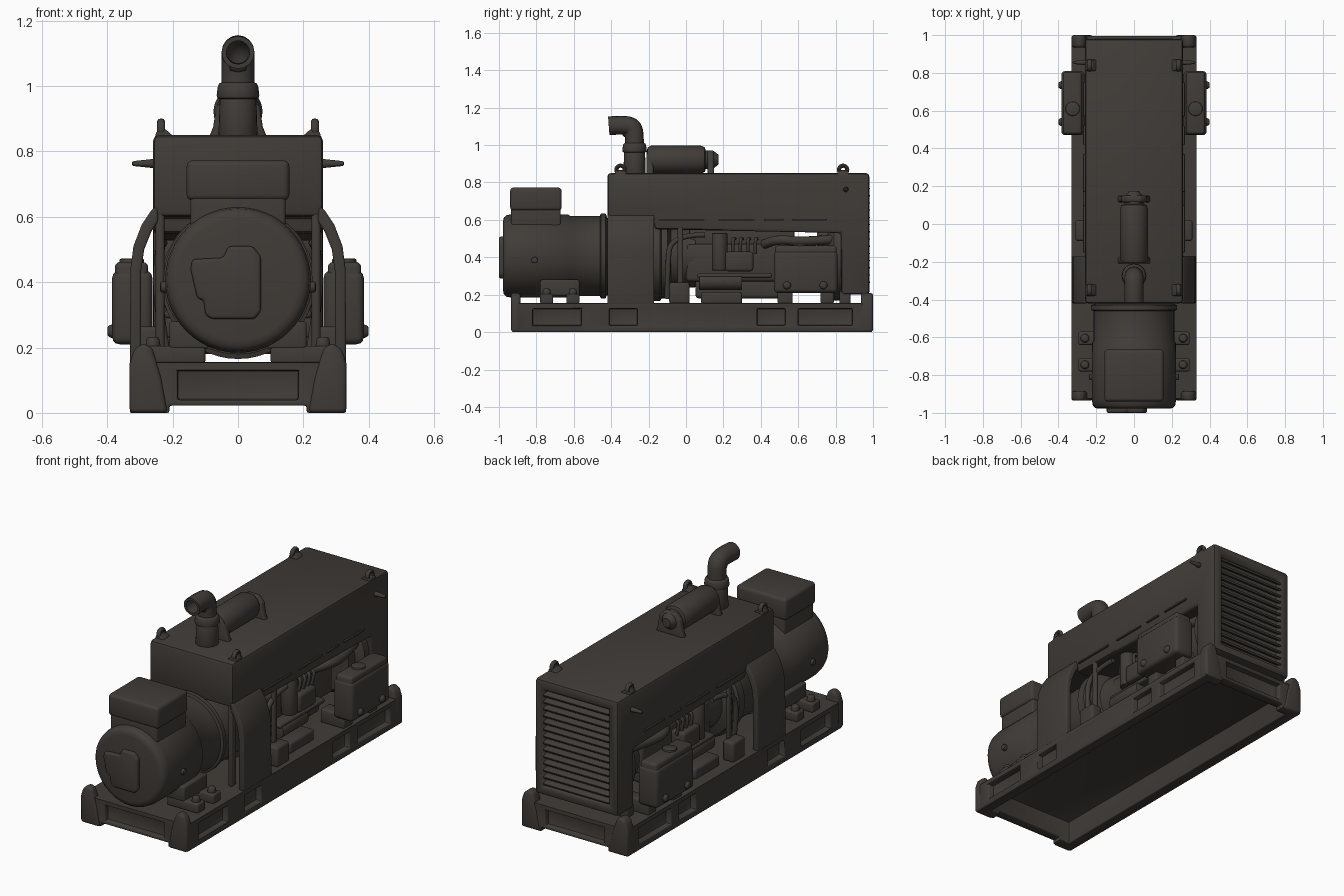
import bpy, bmesh, math
from mathutils import Vector, Matrix

if "Cube" in bpy.data.objects:
    bpy.data.objects.remove(bpy.data.objects["Cube"])

paint = bpy.data.materials.new("dark_brown_grey")
paint.diffuse_color = (0.052, 0.045, 0.039, 1)
paint.use_nodes = True
paint.node_tree.nodes["Principled BSDF"].inputs["Base Color"].default_value = paint.diffuse_color
SIDES = (("right", 1), ("left", -1))


def add(name, bm, bevel=0.0, seg=3):
    bmesh.ops.recalc_face_normals(bm, faces=bm.faces)
    me = bpy.data.meshes.new(name)
    bm.to_mesh(me)
    bm.free()
    ob = bpy.data.objects.new(name, me)
    bpy.context.collection.objects.link(ob)
    me.materials.append(paint)
    if bevel:
        m = ob.modifiers.new("round", 'BEVEL')
        m.width, m.segments, m.limit_method = bevel, seg, 'ANGLE'
    return ob


def box(name, x0, x1, y0, y1, z0, z1, bevel=0.01, tilt=0):
    bm = bmesh.new()
    bmesh.ops.create_cube(bm, size=1)
    mid = Vector(((x0 + x1) / 2, (y0 + y1) / 2, (z0 + z1) / 2))
    size = Matrix.Diagonal((abs(x1 - x0), y1 - y0, z1 - z0, 1))
    bm.transform(Matrix.Translation(mid) @ Matrix.Rotation(tilt, 4, 'X') @ size)
    return add(name, bm, bevel)


def prism(name, pts, axis, a, b, bevel=0.01):
    """Extrude a profile: (y, z) along x, or (x, z) along y."""
    bm = bmesh.new()
    put = (lambda p, t: (t, p[0], p[1])) if axis == 'x' else (lambda p, t: (p[0], t, p[1]))
    f = bm.faces.new([bm.verts.new(put(p, a)) for p in pts])
    r = bmesh.ops.extrude_face_region(bm, geom=[f])
    move = Vector(put((0, 0), b - a))
    bmesh.ops.translate(bm, vec=move, verts=[v for v in r['geom'] if isinstance(v, bmesh.types.BMVert)])
    return add(name, bm, bevel)


def lathe(name, prof, z, x=0, n=48):
    """Revolve (radius, y) points about a line along y."""
    bm = bmesh.new()
    rings = [[bm.verts.new((x + r * math.cos(k * math.tau / n), y, z + r * math.sin(k * math.tau / n)))
              for k in range(n)] for r, y in prof]
    for p, q in zip(rings, rings[1:]):
        for k in range(n):
            bm.faces.new((p[k], p[(k + 1) % n], q[(k + 1) % n], q[k]))
    bm.faces.new(rings[0])
    bm.faces.new(rings[-1])
    return add(name, bm)


def cyl(name, p, q, r, r2=None, bevel=0.006, n=24):
    p, q = Vector(p), Vector(q)
    bm = bmesh.new()
    bmesh.ops.create_cone(bm, cap_ends=True, segments=n, radius1=r, radius2=r2 or r, depth=(q - p).length)
    bm.transform(Matrix.Translation((p + q) / 2) @ (q - p).to_track_quat('Z', 'Y').to_matrix().to_4x4())
    return add(name, bm, bevel, 2)


def tube(name, pts, r, hollow=False):
    cu = bpy.data.curves.new(name, 'CURVE')
    cu.dimensions, cu.bevel_depth, cu.bevel_resolution = '3D', r, 6
    cu.use_fill_caps = not hollow
    s = cu.splines.new('NURBS')
    s.points.add(len(pts) - 1)
    for sp, p in zip(s.points, pts):
        sp.co = (*p, 1)
    s.order_u, s.use_endpoint_u, s.resolution_u = 3, True, 6
    tmp = bpy.data.objects.new(name + "_path", cu)
    bpy.context.collection.objects.link(tmp)
    me = bpy.data.meshes.new_from_object(tmp.evaluated_get(bpy.context.evaluated_depsgraph_get()))
    bpy.data.objects.remove(tmp)
    bm = bmesh.new()
    bm.from_mesh(me)
    ob = add(name, bm)
    if hollow:
        m = ob.modifiers.new("wall", 'SOLIDIFY')
        m.thickness, m.offset = 0.014, -1
    return ob


cutters = []


def cut(ob, *dims):
    c = box("cutter", *dims, bevel=0)
    c.hide_render = True
    cutters.append(c)
    m = ob.modifiers.new("cut", 'BOOLEAN')
    m.operation, m.solver, m.object = 'DIFFERENCE', 'EXACT', c


def round_edges(ob, w):
    m = ob.modifiers.new("round", 'BEVEL')
    m.width, m.segments, m.limit_method = w, 2, 'ANGLE'


# Skid base: hollow underneath, pockets in rails and end beams
base = box("skid_base", -0.33, 0.33, -0.925, 0.995, 0, 0.155, 0)
cut(base, -0.27, 0.27, -0.865, 0.935, -0.1, 0.13)
for y0, y1 in ((-0.82, -0.56), (-0.41, -0.26), (0.38, 0.53), (0.6, 0.89)):
    for _, s in SIDES:
        cut(base, s * 0.295, s * 0.4, y0, y1, 0.035, 0.125)
cut(base, -0.185, 0.185, -1.1, -0.895, 0.04, 0.13)
cut(base, -0.185, 0.185, 0.965, 1.1, 0.04, 0.13)
cut(base, -0.21, 0.21, -1.1, -0.8, -0.1, 0.022)
cut(base, -0.21, 0.21, 0.85, 1.1, -0.1, 0.022)
round_edges(base, 0.008)

# Hood with radiator housing and recessed grille
hood = prism("hood", [(-0.42, 0.6), (-0.42, 0.85), (0.98, 0.85), (0.98, 0.2), (0.83, 0.2), (0.83, 0.53),
                      (-0.17, 0.55), (-0.17, 0.6)], 'x', -0.26, 0.26, 0)
cut(hood, -0.2, 0.2, 0.945, 1.1, 0.25, 0.79)
round_edges(hood, 0.022)
for i in range(14):
    box(f"grille_slat_{i}", -0.205, 0.205, 0.95, 0.984, 0.265 + i * 0.0385, 0.277 + i * 0.0385, 0.003, -0.45)
for x in (-0.2, 0.2):
    box("radiator_foot", x - 0.05, x + 0.05, 0.82, 0.88, 0.15, 0.22)

for side, s in SIDES:
    # Corner lugs of the skid
    lug = [(0.215, 0), (0.332, 0), (0.332, 0.15), (0.318, 0.195), (0.29, 0.213), (0.262, 0.2), (0.235, 0.11)]
    for end, y0, y1 in (("front", -0.935, -0.885), ("rear", 0.935, 1.0)):
        prism(f"{side}_{end}_skid_lug", [(s * x, z) for x, z in lug], 'y', y0, y1, 0.014)
    # Lifting eyes on the hood
    for y in (-0.35, 0.84):
        bm = bmesh.new()
        n, k = 20, 10
        ring = [[bm.verts.new((s * 0.235 + 0.013 * math.sin(b * math.tau / k),
                 y + (0.022 + 0.011 * math.cos(b * math.tau / k)) * math.cos(a * math.tau / n),
                 0.868 + (0.022 + 0.011 * math.cos(b * math.tau / k)) * math.sin(a * math.tau / n)))
                 for b in range(k)] for a in range(n)]
        for a in range(n):
            for b in range(k):
                a2, b2 = (a + 1) % n, (b + 1) % k
                bm.faces.new((ring[a][b], ring[a2][b], ring[a2][b2], ring[a][b2]))
        add(f"{side}_lifting_eye", bm)
        prism(f"{side}_lifting_gusset", [(s * 0.19, 0.84), (s * 0.255, 0.84), (s * 0.25, 0.86), (s * 0.222, 0.868)],
              'y', y - 0.03, y + 0.03, 0.005)
    # Raised seams and latch pegs on hood sides
    for y0, y1 in ((-0.15, 0.1), (0.17, 0.37), (0.42, 0.52), (0.57, 0.75)):
        box(f"{side}_hood_seam", s * 0.25, s * 0.269, y0, y1, 0.596, 0.606, 0.003)
    cyl(f"{side}_hood_peg", (s * 0.25, 0.855, 0.763), (s * 0.325, 0.855, 0.763), 0.015, 0.007)
    # Curved side guard and frame posts
    guard = [(0.245, 0.63), (0.262, 0.625), (0.295, 0.575), (0.32, 0.51), (0.329, 0.44), (0.331, 0.15),
             (0.297, 0.15), (0.297, 0.43), (0.287, 0.5), (0.265, 0.555), (0.245, 0.585)]
    prism(f"{side}_guard", [(s * x, z) for x, z in guard], 'y', -0.42, -0.17, 0.007)
    box(f"{side}_front_post", s * 0.225, s * 0.252, -0.415, -0.37, 0.15, 0.62)
    box(f"{side}_middle_post", s * 0.235, s * 0.258, -0.045, -0.015, 0.15, 0.57)
    box(f"{side}_post_foot", s * 0.24, s * 0.31, -0.09, 0.02, 0.15, 0.265, 0.014)
    # Side tank with lid, cap, bolts and bracket
    box(f"{side}_tank", s * 0.262, s * 0.385, 0.47, 0.81, 0.21, 0.435, 0.022)
    box(f"{side}_tank_lid", s * 0.275, s * 0.377, 0.475, 0.805, 0.37, 0.462, 0.016)
    cyl(f"{side}_tank_cap", (s * 0.325, 0.61, 0.45), (s * 0.325, 0.61, 0.472), 0.038)
    for y in (0.54, 0.735):
        cyl(f"{side}_tank_bolt", (s * 0.37, y, 0.25), (s * 0.4, y, 0.25), 0.028, 0.015)
    box(f"{side}_tank_bracket", s * 0.17, s * 0.32, 0.49, 0.57, 0.15, 0.23)
    box(f"{side}_tank_rear_bracket", s * 0.17, s * 0.32, 0.72, 0.79, 0.15, 0.23)
    # Generator feet
    for y in (-0.745, -0.605):
        box(f"{side}_generator_foot", s * 0.1, s * 0.295, y - 0.035, y + 0.035, 0.15, 0.205)
        cyl(f"{side}_foot_bolt", (s * 0.26, y, 0.2), (s * 0.26, y, 0.232), 0.024, 0.018)
    box(f"{side}_generator_rail", s * 0.09, s * 0.21, -0.78, -0.57, 0.195, 0.28)
    cyl(f"{side}_generator_bolt", (s * 0.21, -0.81, 0.385), (s * 0.238, -0.81, 0.385), 0.017)
    # Engine accessories
    box(f"{side}_injection_pump", s * 0.14, s * 0.24, 0.21, 0.36, 0.325, 0.43, 0.016)
    cyl(f"{side}_oil_filter", (s * 0.195, 0.18, 0.33), (s * 0.195, 0.18, 0.53), 0.042)
    cyl(f"{side}_starter", (s * 0.19, 0.07, 0.27), (s * 0.19, 0.3, 0.27), 0.045)
    box(f"{side}_engine_ledge", s * 0.12, s * 0.225, 0.06, 0.46, 0.29, 0.315)
    box(f"{side}_engine_mount", s * 0.12, s * 0.27, 0.08, 0.3, 0.15, 0.215, 0.014)
    for i in range(4):
        y = 0.25 + i * 0.04
        tube(f"{side}_fuel_line_{i}", [(s * 0.2, y, 0.42), (s * 0.225, y, 0.5), (s * 0.18, y + 0.01, 0.5),
                                       (s * 0.14, y + 0.01, 0.5)], 0.009)
    tube(f"{side}_coolant_hose", [(s * 0.15, 0.42, 0.47), (s * 0.23, 0.48, 0.5), (s * 0.22, 0.62, 0.48),
                                  (s * 0.17, 0.84, 0.5)], 0.025)
    tube(f"{side}_loom", [(s * 0.22, -0.1, 0.18), (s * 0.25, -0.1, 0.35), (s * 0.24, -0.08, 0.52),
                          (s * 0.23, 0.1, 0.52)], 0.014)

# Generator body, end cover and terminal box
lathe("generator_body", [(0.185, -0.978), (0.205, -0.974), (0.218, -0.96), (0.223, -0.93), (0.222, -0.63),
                         (0.214, -0.62), (0.214, -0.46), (0.228, -0.455), (0.228, -0.43), (0.2, -0.42)], 0.407)
prism("generator_end_cover", [(-0.1, 0.3), (-0.08, 0.287), (0.05, 0.287), (0.07, 0.31), (0.07, 0.48), (0.045, 0.51),
                              (-0.03, 0.51), (-0.045, 0.475), (-0.14, 0.47), (-0.145, 0.44), (-0.125, 0.35),
                              (-0.105, 0.345)], 'y', -1.0, -0.95, 0.01)
box("terminal_box", -0.157, 0.157, -0.94, -0.665, 0.65, 0.773, 0.018)
box("terminal_box_neck", -0.146, 0.146, -0.935, -0.67, 0.5, 0.7, 0.012)

# Bell housing and engine
lathe("bell_housing", [(0.2, -0.43), (0.21, -0.4), (0.21, -0.2), (0.235, -0.19), (0.235, -0.14), (0.22, -0.13),
                       (0.22, -0.1), (0.17, -0.08), (0.16, 0.05)], 0.4)
box("engine_block", -0.16, 0.16, 0, 0.62, 0.27, 0.47, 0.02)
box("engine_head", -0.13, 0.13, 0.02, 0.58, 0.45, 0.56, 0.015)
box("oil_sump", -0.13, 0.13, 0.05, 0.55, 0.18, 0.29, 0.02)
cyl("fan_hub", (0, 0.6, 0.4), (0, 0.72, 0.4), 0.06)
lathe("fan_shroud", [(0.2, 0.7), (0.2, 0.76), (0.24, 0.79), (0.24, 0.84)], 0.41)

# Muffler and brackets
lathe("muffler", [(0.045, -0.21), (0.066, -0.205), (0.075, -0.185), (0.075, 0.08), (0.066, 0.1), (0.05, 0.105),
                  (0.045, 0.15), (0.025, 0.175)], 0.922, n=32)
saddle = [(-0.09, 0.84), (0.09, 0.84), (0.076, 0.875), (0.066, 0.94), (0.035, 0.972), (-0.035, 0.972),
          (-0.066, 0.94), (-0.076, 0.875)]
prism("muffler_rear_bracket", saddle, 'y', 0.115, 0.15, 0.01)
prism("muffler_front_bracket", saddle, 'y', -0.21, -0.175, 0.01)

# Exhaust stack with open elbow
cyl("exhaust_base", (0, -0.275, 0.84), (0, -0.275, 0.97), 0.06, 0.056)
cyl("exhaust_collar", (0, -0.275, 0.96), (0, -0.275, 1.012), 0.067, 0.06, 0.012)
tube("exhaust_elbow", [(0, -0.275, 0.98), (0, -0.275, 1.05), (0, -0.285, 1.1), (0, -0.345, 1.108),
                       (0, -0.413, 1.103)], 0.05, hollow=True)

# Bake modifiers, drop cutters, smooth shade
dg = bpy.context.evaluated_depsgraph_get()
parts = [o for o in bpy.context.collection.objects if o not in cutters]
baked = [(o, bpy.data.meshes.new_from_object(o.evaluated_get(dg))) for o in parts]
for o, me in baked:
    o.modifiers.clear()
    o.data = me
    o.select_set(True)
for c in cutters:
    bpy.data.objects.remove(c)
bpy.context.view_layer.objects.active = parts[0]
bpy.ops.object.shade_smooth_by_angle(angle=math.radians(40))
